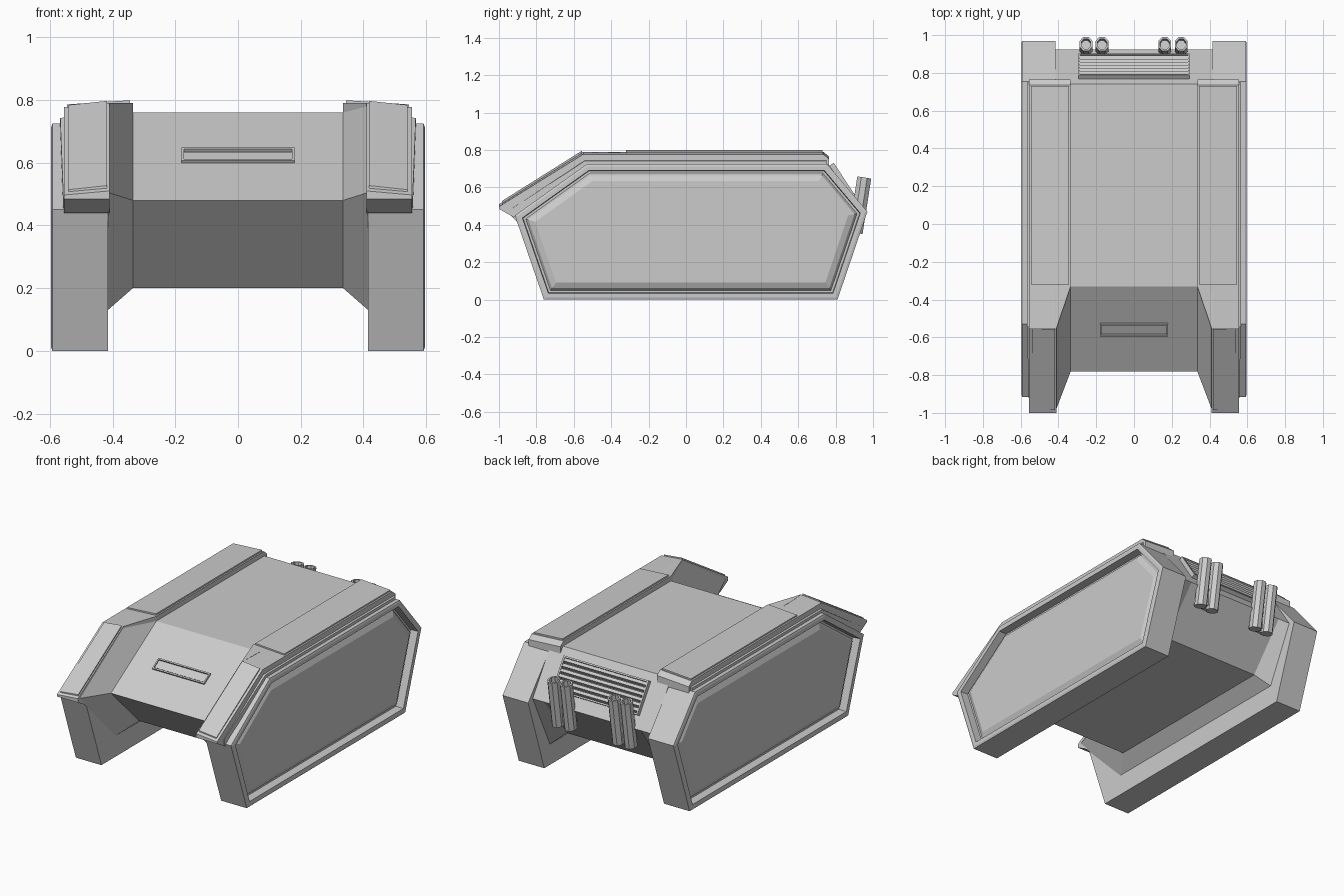
import bpy, bmesh, math
from mathutils import Matrix, Vector

if "Cube" in bpy.data.objects:
    bpy.data.objects.remove(bpy.data.objects["Cube"])


def finish(name, bm, mirror=False, bevel=0):
    bmesh.ops.recalc_face_normals(bm, faces=bm.faces)
    me = bpy.data.meshes.new(name)
    bm.to_mesh(me)
    bm.free()
    ob = bpy.data.objects.new(name, me)
    bpy.context.collection.objects.link(ob)
    if bevel:
        b = ob.modifiers.new("bevel", 'BEVEL')
        b.width, b.segments, b.limit_method = bevel, 2, 'ANGLE'
    if mirror:
        ob.modifiers.new("mirror", 'MIRROR')
    return ob


def loft(sections):
    """Skin a list of equal-length point rings, capped at both ends."""
    bm = bmesh.new()
    rings = [[bm.verts.new(p) for p in s] for s in sections]
    n = len(rings[0])
    for a, b in zip(rings, rings[1:]):
        for i in range(n):
            j = (i + 1) % n
            bm.faces.new((a[i], a[j], b[j], b[i]))
    bm.faces.new(rings[0])
    bm.faces.new(rings[-1])
    return bm


def at_x(x, prof):
    return [(x, y, z) for y, z in prof]


def add_box(bm, frame, centre, size):
    m = frame @ Matrix.Translation(centre) @ Matrix.Diagonal((*size, 1))
    bmesh.ops.create_cube(bm, size=1, matrix=m)


# Hull: narrow middle profile flaring out to the side pods
inner = [(-.33, .76), (-.78, .48), (-.50, .20), (.70, .20), (.925, .48), (.74, .76)]
outer = [(-.55, .79), (-.99, .505), (-.62, .13), (.755, .13), (.925, .48), (.74, .76)]
finish("hull", loft([at_x(-.415, outer), at_x(-.335, inner),
                     at_x(.335, inner), at_x(.415, outer)]))

# Side pods with a recessed, raised-centre panel on the outer face
pod = [(-.76, 0), (.81, 0), (.97, .47), (.755, .725), (-.53, .725), (-.915, .45)]
bm = loft([at_x(.415, pod), at_x(.592, pod)])
bmesh.ops.recalc_face_normals(bm, faces=bm.faces)
bm.faces.ensure_lookup_table()
face = max(bm.faces, key=lambda f: f.calc_center_median().x)
for thick, depth in ((.012, .004), (.022, 0), (.003, -.05), (.012, 0),
                     (.012, .018), (.03, .014)):
    bmesh.ops.inset_individual(bm, faces=[face], thickness=thick, depth=depth,
                               use_even_offset=True)
finish("side_pod", bm, mirror=True)


# Fenders: long caps over the pods, sloping down to a front lip
def ring(y, xi, xo, z, zb):
    return [(xi, y, z), (xo, y, z - .013), (xo, y, zb), (xi, y, zb)]


finish("fender", loft([ring(.765, .335, .555, .765, .70), ring(.735, .335, .555, .79, .70),
                       ring(-.33, .335, .555, .79, .70), ring(-.55, .41, .555, .79, .69),
                       ring(-.92, .41, .555, .56, .44), ring(-1.0, .41, .555, .51, .485)]),
       mirror=True)
finish("fender_top_plate", loft([ring(.73, .345, .545, .799, .75),
                                 ring(-.32, .345, .545, .799, .75)]), mirror=True)
finish("fender_front_plate", loft([ring(-.555, .418, .54, .797, .75),
                                   ring(-.985, .418, .54, .527, .495)]), mirror=True)
# Narrow step between the fender and the pod edge
finish("fender_skirt", loft([ring(.75, .50, .567, .755, .70), ring(-.54, .50, .567, .755, .70),
                             ring(-.93, .50, .557, .50, .45)]), mirror=True)

# Vision slot on the front slope
bm = bmesh.new()
f = Matrix.Translation((0, -.557, .619)) @ Matrix.Rotation(math.atan2(.28, .45), 4, 'X')
for s in (-1, 1):
    add_box(bm, f, (0, s * .034, 0), (.36, .009, .02))
    add_box(bm, f, (s * .176, 0, 0), (.008, .077, .02))
add_box(bm, f, (0, 0, 0), (.35, .05, .006))
finish("front_slot", bm)

# Engine grille on the rear slope
bm = bmesh.new()
f = Matrix.Translation((0, .825, .631)) @ Matrix.Rotation(math.atan2(-.28, .185), 4, 'X')
for s in (-1, 1):
    add_box(bm, f, (0, s * .098, .008), (.59, .01, .036))
    add_box(bm, f, (s * .29, 0, .008), (.01, .2, .036))
for i in range(6):
    slat = f @ Matrix.Translation((0, -.078 + i * .031, .012)) @ Matrix.Rotation(.45, 4, 'X')
    add_box(bm, slat, (0, 0, 0), (.57, .02, .022))
finish("rear_grille", bm)

# Four hollow octagonal exhausts
for k, x in enumerate((-.254, -.169, .163, .25)):
    bm = bmesh.new()
    bmesh.ops.create_cone(bm, cap_ends=True, segments=8, radius1=.037, radius2=.037, depth=.3,
                          matrix=Matrix.Rotation(math.pi / 8, 4, 'Z'))
    bm.faces.ensure_lookup_table()
    top = max(bm.faces, key=lambda q: q.calc_center_median().z)
    bmesh.ops.inset_individual(bm, faces=[top], thickness=.01)
    bmesh.ops.inset_individual(bm, faces=[top], thickness=.001, depth=-.05)
    m = (Matrix.Translation((x, .93, .505)) @ Matrix.Rotation(-.155, 4, 'X')
         @ Matrix.Diagonal((1, 1.1, 1, 1)))
    bm.transform(m)
    finish(f"exhaust_{k + 1}", bm)

# Brackets joining each exhaust pair to the hull
bm = bmesh.new()
for x in (-.212, .207):
    add_box(bm, Matrix.Translation((x, .885, .43)), (0, 0, 0), (.1, .06, .1))
finish("exhaust_bracket", bm)
